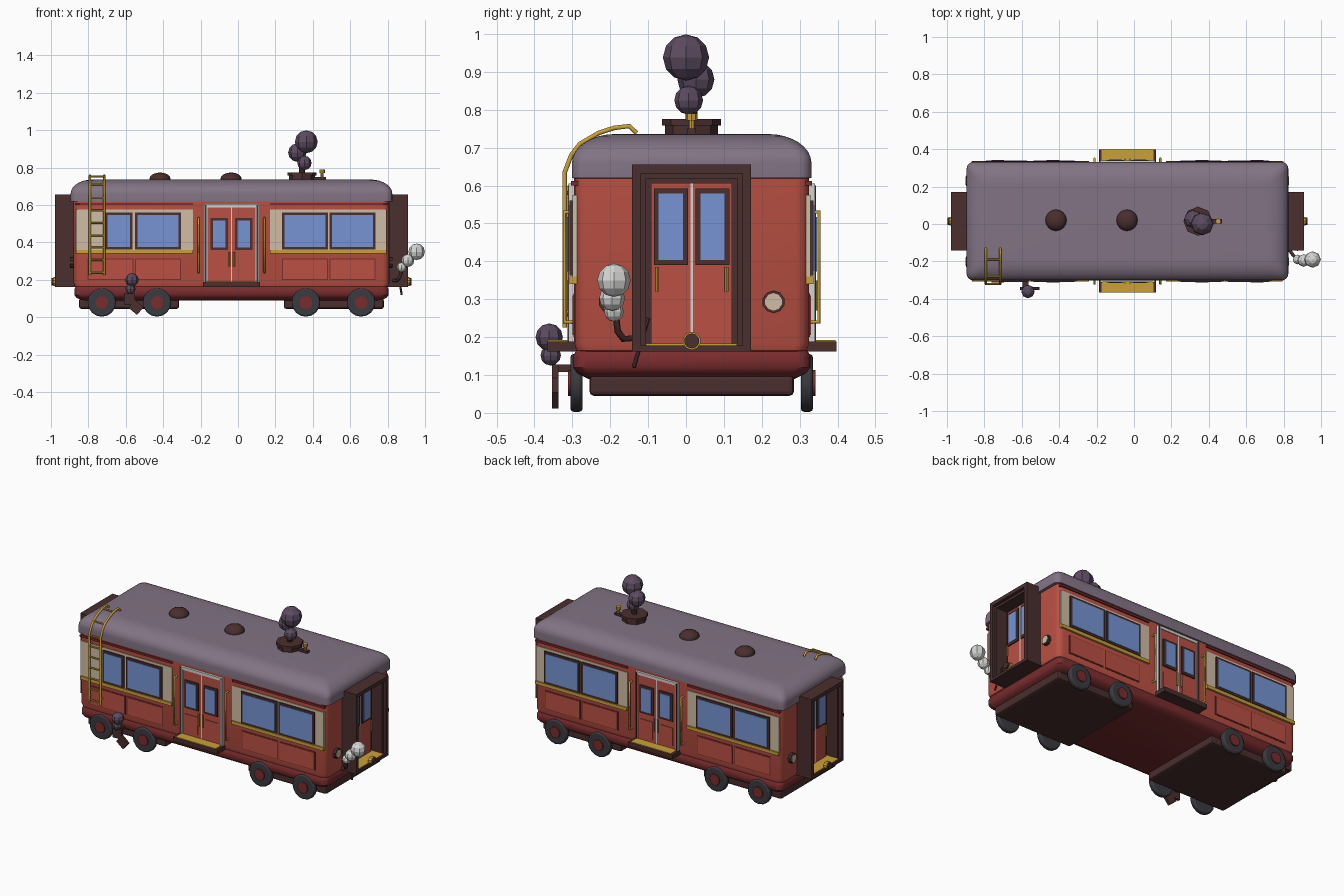
import bpy, bmesh, math
from mathutils import Vector, Matrix

if "Cube" in bpy.data.objects:
    bpy.data.objects.remove(bpy.data.objects["Cube"])

parts, smooth_parts = [], []


def material(name, r, g, b):
    lin = [((c / 255 + 0.055) / 1.055) ** 2.4 for c in (r, g, b)] + [1]
    m = bpy.data.materials.new(name)
    m.use_nodes = True
    m.diffuse_color = lin
    m.node_tree.nodes["Principled BSDF"].inputs["Base Color"].default_value = lin
    return m


RED = material("coach red", 186, 80, 67)
MAROON = material("dark red", 122, 44, 46)
BLUE = material("window blue", 118, 148, 210)
CREAM = material("cream", 208, 190, 166)
GOLD = material("brass", 202, 160, 56)
ROOF = material("roof mauve", 130, 115, 132)
BROWN = material("dark brown", 74, 46, 46)
TYRE = material("wheel grey", 58, 58, 64)
SMOKE = material("dark smoke", 92, 75, 96)
PALE = material("pale grey", 212, 212, 210)


def add(name, bm, mat, smooth=False):
    bmesh.ops.recalc_face_normals(bm, faces=bm.faces)
    me = bpy.data.meshes.new(name)
    bm.to_mesh(me)
    bm.free()
    me.materials.append(mat)
    ob = bpy.data.objects.new(name, me)
    bpy.context.collection.objects.link(ob)
    parts.append(ob)
    if smooth:
        smooth_parts.append(ob)
    return ob


def box(name, x, y, z, mat, tilt=0, bevel=0):
    """Box from (low, high) pairs; tilt turns it about y."""
    bm = bmesh.new()
    spans = [sorted(p) for p in (x, y, z)]
    mid = Vector([sum(p) / 2 for p in spans])
    size = [p[1] - p[0] for p in spans]
    bmesh.ops.create_cube(bm, size=1, matrix=Matrix.Translation(mid)
                          @ Matrix.Rotation(tilt, 4, "Y") @ Matrix.Diagonal((*size, 1)))
    if bevel:
        bmesh.ops.bevel(bm, geom=bm.edges[:], offset=bevel, segments=2, affect="EDGES", profile=0.5)
    return add(name, bm, mat)


def rod(name, a, b, r, mat, sides=8, r2=None):
    a, b = Vector(a), Vector(b)
    bm = bmesh.new()
    turn = (b - a).to_track_quat("Z", "Y").to_matrix().to_4x4()
    bmesh.ops.create_cone(bm, cap_ends=True, segments=sides, radius1=r, radius2=r if r2 is None else r2,
                          depth=(b - a).length, matrix=Matrix.Translation((a + b) / 2) @ turn)
    return add(name, bm, mat, sides > 8)


def ball(name, centre, r, mat, rings=6):
    bm = bmesh.new()
    bmesh.ops.create_uvsphere(bm, u_segments=8, v_segments=rings, radius=r,
                              matrix=Matrix.Translation(centre))
    return add(name, bm, mat)


def pipe(name, pts, r, mat):
    cu = bpy.data.curves.new(name, "CURVE")
    cu.dimensions = "3D"
    cu.bevel_depth, cu.bevel_resolution, cu.use_fill_caps = r, 1, True
    sp = cu.splines.new("POLY")
    sp.points.add(len(pts) - 1)
    for p, co in zip(sp.points, pts):
        p.co = (*co, 1)
    cu.materials.append(mat)
    ob = bpy.data.objects.new(name, cu)
    bpy.context.collection.objects.link(ob)
    parts.append(ob)


def loft(name, hx, hy, rings, mat, corner=0.035, steps=4):
    """Rounded rectangle stacked through (inset, height) rings."""
    bm = bmesh.new()
    loops = []
    for inset, z in rings:
        loop = []
        for k in range(4):
            sx, sy = (1, -1, -1, 1)[k], (1, 1, -1, -1)[k]
            for i in range(steps + 1):
                a = math.pi / 2 * (k + i / steps)
                loop.append(bm.verts.new((sx * (hx - inset - corner) + corner * math.cos(a),
                                          sy * (hy - inset - corner) + corner * math.sin(a), z)))
        loops.append(loop)
    n = len(loops[0])
    for low, high in zip(loops, loops[1:]):
        for i in range(n):
            bm.faces.new((low[i], low[(i + 1) % n], high[(i + 1) % n], high[i]))
    bm.faces.new(loops[0])
    bm.faces.new(loops[-1])
    return add(name, bm, mat, True)


# Shell: underframe, body and domed roof
HX, HY = 0.844, 0.310
loft("underframe", HX - 0.004, HY + 0.003, [(0.04, 0.09), (0.01, 0.105), (0, 0.12), (0, 0.15), (0.008, 0.165)], MAROON)
loft("body", HX, HY, [(0.02, 0.155), (0.006, 0.165), (0, 0.185), (0, 0.64)], RED)
arc = [(0.115 * (1 - math.cos(t)), 0.66 + 0.076 * math.sin(t))
       for t in [math.pi / 2 * i / 8 for i in range(9)]]
loft("roof", 0.86, 0.316, [(0.012, 0.618), (0, 0.62)] + arc, ROOF)


def framed_window(name, span, z, wall, s, axis):
    """Dark surround with a blue pane; axis is the way the wall faces."""
    def put(part, grow, out, mat):
        u = (span[0] - grow, span[1] + grow)
        v = (s * (wall - 0.01), s * (wall + out))
        h = (z[0] - grow, z[1] + grow)
        box(part, *((u, v) if axis == "y" else (v, u)), h, mat)
    put(name + "_frame", 0, 0.012, BROWN)
    put(name + "_pane", -0.013, 0.015, BLUE)


# Long sides
for s, side in ((-1, "front"), (1, "back")):
    def plate(name, x, z, out, mat):
        return box(side + "_" + name, x, (s * (HY - 0.01), s * (HY + out)), z, mat)

    for e, end in ((-1, "right"), (1, "left")):
        plate(end + "_cream_panel", (e * 0.205, e * 0.83), (0.36, 0.575), 0.004, CREAM)
        plate(end + "_brass_strip", (e * 0.205, e * 0.83), (0.34, 0.36), 0.012, GOLD)
        plate(end + "_top_strip", (e * 0.205, e * 0.835), (0.6, 0.612), 0.008, MAROON)
        for i, span in enumerate([(0.27, 0.515), (0.525, 0.77)]):
            plate(f"{end}_lower_edge_{i}", (e * span[0], e * span[1]), (0.2, 0.315), 0.002, MAROON)
            plate(f"{end}_lower_panel_{i}", (e * (span[0] + 0.005), e * (span[1] - 0.005)), (0.205, 0.31), 0.005, RED)
            if s < 0 and e < 0 and i == 1:
                span = (0.53, 0.675)
            framed_window(f"{side}_{end}_window_{i}", sorted((e * span[0], e * span[1])), (0.363, 0.56), HY, s, "y")
        # Door leaf, its window and handle, and the grab rail beside it
        plate(end + "_door_leaf", (e * 0.003, e * 0.128), (0.19, 0.588), 0.01, RED)
        plate(end + "_door_low_panel", (e * 0.025, e * 0.11), (0.21, 0.32), 0.014, RED)
        framed_window(f"{side}_{end}_door_window", sorted((e * 0.018, e * 0.112)), (0.36, 0.53), HY + 0.006, s, "y")
        rod(f"{side}_{end}_door_handle", (e * 0.014, s * (HY + 0.02), 0.27), (e * 0.014, s * (HY + 0.02), 0.35), 0.005, GOLD)
        x, y = e * 0.176, s * HY
        pipe(f"{side}_{end}_grab_rail", [(x, y, 0.24), (x, y + s * 0.026, 0.24), (x, y + s * 0.026, 0.53), (x, y, 0.53)], 0.006, GOLD)
        plate(end + "_door_post", (e * 0.128, e * 0.146), (0.185, 0.605), 0.015, PALE)
        plate(end + "_door_post_trim", (e * 0.133, e * 0.141), (0.185, 0.6), 0.018, BROWN)
    plate("door_header", (-0.146, 0.146), (0.588, 0.605), 0.015, PALE)
    plate("door_seam", (-0.003, 0.003), (0.19, 0.588), 0.012, PALE)
    # Step with a brass tread
    box(side + "_step", (-0.152, 0.152), (s * 0.28, s * 0.382), (0.162, 0.188), BROWN)
    box(side + "_step_tread", (-0.138, 0.138), (s * 0.3, s * 0.38), (0.188, 0.192), GOLD)

# Bogies and wheels
for e, end in ((-1, "right"), (1, "left")):
    box(end + "_bogie", (e * 0.28, e * 0.815), (-0.27, 0.27), (0.045, 0.1), BROWN, bevel=0.012)
    for x in (0.398, 0.693):
        for s in (-1, 1):
            tag = f"{end}_{'back' if s > 0 else 'front'}_{int(x > 0.5)}"
            wheel = rod("wheel_" + tag, (e * x, s * 0.288, 0.079), (e * x, s * 0.32, 0.079), 0.076, TYRE, 16)
            mod = wheel.modifiers.new("rounded rim", "BEVEL")
            mod.width, mod.segments, mod.limit_method = 0.008, 2, "ANGLE"
            rod("hub_" + tag, (e * x, s * 0.31, 0.079), (e * x, s * 0.327, 0.079), 0.034, MAROON, 12)

# Ends: doors, open gangways, lamps, couplers
for e, end in ((-1, "right"), (1, "left")):
    def wall(name, y, z, out, mat):
        return box(f"{end}_end_{name}", (e * (HX - 0.01), e * (HX + out)), y, z, mat)

    wall("door_frame", (-0.128, 0.128), (0.17, 0.625), 0.008, BROWN)
    for s in (-1, 1):
        wall(f"door_leaf_{s}", (s * 0.003, s * 0.107), (0.175, 0.607), 0.014, RED)
        framed_window(f"{end}_end_window_{s}", sorted((s * 0.01, s * 0.1)), (0.39, 0.592), HX + 0.009, e, "x")
        rod(f"{end}_end_handle_{s}", (e * 0.873, s * 0.092, 0.32), (e * 0.873, s * 0.092, 0.385), 0.005, GOLD)
        for layer, (t0, t1, far) in enumerate([(0.134, 0.157, 0.943), (0.12, 0.136, 0.925)]):
            box(f"{end}_gangway_wall_{s}_{layer}", (e * 0.835, e * far), (s * t0, s * t1), (0.165, 0.655 - 0.01 * layer), BROWN)
        x, y = e * HX, s * 0.216
        rod(f"{end}_lamp_rim_{s}", (x - e * 0.01, y, 0.293), (x + e * 0.018, y, 0.293), 0.03, BROWN, 10)
        rod(f"{end}_lamp_glass_{s}", (x, y, 0.293), (x + e * 0.021, y, 0.293), 0.023, CREAM, 10)
    wall("door_seam", (-0.003, 0.003), (0.175, 0.607), 0.016, PALE)
    box(end + "_gangway_top", (e * 0.835, e * 0.943), (-0.157, 0.157), (0.632, 0.655), BROWN)
    box(end + "_gangway_inner_top", (e * 0.835, e * 0.925), (-0.13, 0.13), (0.618, 0.634), BROWN)
    box(end + "_gangway_base", (e * 0.835, e * 0.943), (-0.157, 0.157), (0.162, 0.178), BROWN)
    box(end + "_gangway_floor", (e * 0.84, e * 0.935), (-0.12, 0.12), (0.177, 0.183), GOLD)
    rod(end + "_coupler_ring", (e * 0.93, 0, 0.19), (e * 0.952, 0, 0.19), 0.024, GOLD, 10)
    rod(end + "_coupler", (e * 0.93, 0, 0.19), (e * 0.963, 0, 0.19), 0.02, BROWN, 10)

# Roof fittings: vents, stove top, whistle
for i, x in enumerate((-0.382, -0.002)):
    bm = bmesh.new()
    bmesh.ops.create_uvsphere(bm, u_segments=16, v_segments=8, radius=1,
                              matrix=Matrix.Translation((x, 0.005, 0.738)) @ Matrix.Diagonal((0.057, 0.057, 0.036, 1)))
    add(f"roof_vent_{i}", bm, BROWN, True)
rod("stove_top", (0.377, 0, 0.73), (0.377, 0, 0.762), 0.07, BROWN)
rod("stove_rim", (0.377, 0, 0.758), (0.377, 0, 0.775), 0.078, BROWN)
rod("stove_pipe", (0.377, 0, 0.77), (0.377, 0, 0.8), 0.016, BROWN)
box("whistle_bar", (0.43, 0.505), (-0.012, 0.012), (0.734, 0.75), BROWN)
rod("whistle", (0.485, 0, 0.74), (0.485, 0, 0.775), 0.008, GOLD)
rod("whistle_cap", (0.485, 0, 0.772), (0.485, 0, 0.79), 0.015, GOLD)

# Ladder curving over the roof edge
path = [(-0.335, 0.225), (-0.335, 0.635), (-0.318, 0.68), (-0.295, 0.71), (-0.245, 0.739),
        (-0.205, 0.752), (-0.165, 0.757), (-0.145, 0.738)]
for x in (-0.757, -0.68):
    pipe("ladder_rail", [(x, y, z) for y, z in path], 0.007, GOLD)
rungs = [(-0.335, 0.24 + 0.066 * i) for i in range(7)] + [path[3], path[5]]
for y, z in rungs:
    rod("ladder_rung", (-0.757, y, z), (-0.68, y, z), 0.005, GOLD)
for z in (0.26, 0.58):
    for x in (-0.757, -0.68):
        rod("ladder_bracket", (x, -0.335, z), (x, -0.3, z), 0.005, GOLD)

# Side exhaust, end steam pipe
box("exhaust_box", (-0.575, -0.515), (-0.368, -0.352), (0.068, 0.128), BROWN)
box("exhaust_flap", (-0.54, -0.48), (-0.368, -0.352), (0.025, 0.08), BROWN, tilt=math.radians(40))
box("exhaust_bracket", (-0.56, -0.53), (-0.355, -0.29), (0.108, 0.128), BROWN)
pipe("steam_pipe", [(0.84, -0.12, 0.2), (0.885, -0.18, 0.195), (0.9, -0.195, 0.215), (0.912, -0.2, 0.255)], 0.009, BROWN)
rod("steam_lever", (0.89, -0.115, 0.25), (0.91, -0.153, 0.12), 0.006, BROWN)

# Faceted puffs
puffs = {
    "chimney_smoke": (SMOKE, [(0.39, -0.008, 0.825, 0.038), (0.352, 0.011, 0.88, 0.049), (0.4, -0.015, 0.938, 0.061)]),
    "exhaust_smoke": (SMOKE, [(-0.54, -0.372, 0.152, 0.027), (-0.532, -0.376, 0.2, 0.036)]),
    "steam": (PALE, [(0.91, -0.205, 0.267, 0.026), (0.943, -0.21, 0.303, 0.034), (0.99, -0.205, 0.35, 0.044)]),
}
for name, (mat, spots) in puffs.items():
    for i, (x, y, z, r) in enumerate(spots):
        ball(f"{name}_{i}", (x, y, z), r, mat)

# Centre the whole model and smooth the rounded parts
for ob in parts:
    ob.location += Vector((-0.035, 0.015, 0))
bpy.ops.object.select_all(action="DESELECT")
for ob in smooth_parts:
    ob.select_set(True)
bpy.context.view_layer.objects.active = smooth_parts[0]
bpy.ops.object.shade_smooth_by_angle(angle=math.radians(35))
